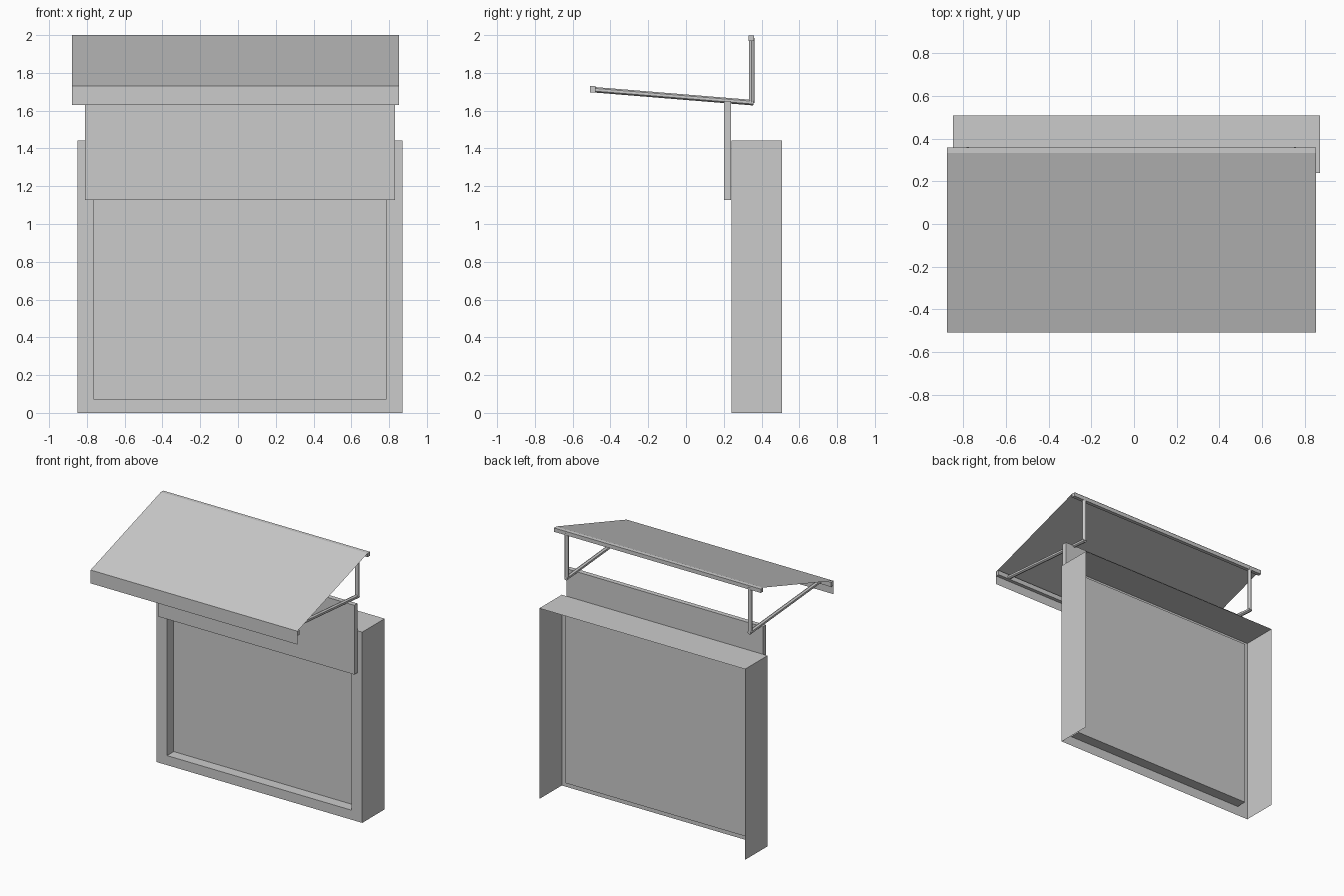
import bpy, bmesh
from mathutils import Vector

if "Cube" in bpy.data.objects:
    bpy.data.objects.remove(bpy.data.objects["Cube"])


def mesh_object(name, bm):
    bmesh.ops.recalc_face_normals(bm, faces=bm.faces)
    mesh = bpy.data.meshes.new(name)
    bm.to_mesh(mesh)
    bm.free()
    obj = bpy.data.objects.new(name, mesh)
    bpy.context.collection.objects.link(obj)
    return obj


def box_bm(lo, hi):
    lo, hi = Vector(lo), Vector(hi)
    bm = bmesh.new()
    bmesh.ops.create_cube(bm, size=1)
    for v in bm.verts:
        v.co = (lo + hi) / 2 + Vector(a * b for a, b in zip(v.co, hi - lo))
    return bm


def box(name, lo, hi):
    return mesh_object(name, box_bm(lo, hi))


def rod(name, a, b, r):
    a, b = Vector(a), Vector(b)
    bpy.ops.mesh.primitive_cylinder_add(vertices=12, radius=r, depth=(b - a).length,
                                        location=(a + b) / 2)
    obj = bpy.context.object
    obj.name = name
    obj.rotation_mode = 'QUATERNION'
    obj.rotation_quaternion = (b - a).to_track_quat('Z', 'Y')
    bpy.ops.object.shade_smooth_by_angle()


# window casing: thin shell open at back and bottom, recessed pane in the front
bm = box_bm((-0.85, 0.24, 0), (0.872, 0.508, 1.443))
bm.normal_update()
bmesh.ops.delete(bm, geom=[f for f in bm.faces if f.normal.y > 0.9 or f.normal.z < -0.9],
                 context='FACES')
front = next(f for f in bm.faces if f.normal.y < -0.9)
bmesh.ops.inset_individual(bm, faces=[front], thickness=0.05)
for v in front.verts:
    v.co.x = -0.762 if v.co.x < 0 else 0.784
    v.co.z = 0.072 if v.co.z < 0.7 else 1.37
pane = bmesh.ops.extrude_face_region(bm, geom=[front])
for v in pane['geom']:
    if isinstance(v, bmesh.types.BMVert):
        v.co.y = 0.32
if front.is_valid:
    bmesh.ops.delete(bm, geom=[front], context='FACES_ONLY')
mesh_object("window_casing", bm)

# header board above the opening
box("header_board", (-0.81, 0.202, 1.126), (0.832, 0.239, 1.65))

# awning cloth: front flap, slope and folded top
X0, X1 = -0.878, 0.853
bm = bmesh.new()
profile = [(-0.508, 1.63), (-0.508, 1.731), (0.332, 2.0), (0.36, 2.0)]
rows = [[bm.verts.new((x, y, z)) for x in (X0, X1)] for y, z in profile]
for p, q in zip(rows, rows[1:]):
    bm.faces.new((p[0], p[1], q[1], q[0]))
mesh_object("awning_cloth", bm)

# awning frame: two long rails, posts and arms
box("front_rail", (X0, -0.507, 1.695), (X1, -0.48, 1.73))
box("rear_rail", (X0, 0.331, 1.97), (X1, 0.359, 1.999))
for side, x in (("left", -0.78), ("right", 0.755)):
    rod(side + "_post", (x, 0.347, 1.64), (x, 0.347, 1.985), 0.0145)
    rod(side + "_arm", (x, -0.49, 1.711), (x, 0.357, 1.642), 0.0145)
